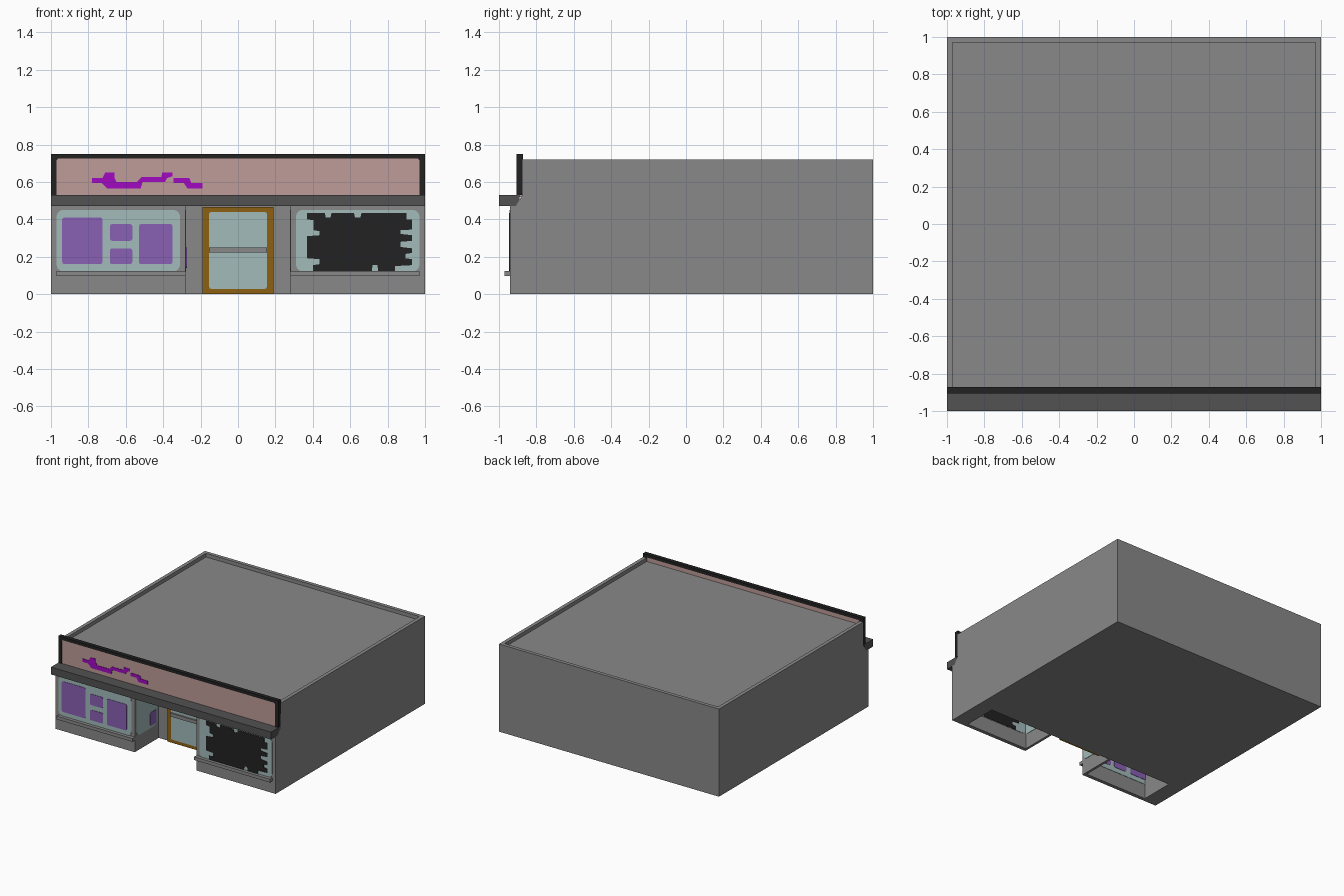
import bpy, bmesh, math
from mathutils import Vector

if "Cube" in bpy.data.objects:
    bpy.data.objects.remove(bpy.data.objects["Cube"], do_unlink=True)


def material(name, r, g, b):
    m = bpy.data.materials.new(name)
    m.use_nodes = True
    m.diffuse_color = (r, g, b, 1)
    m.node_tree.nodes["Principled BSDF"].inputs["Base Color"].default_value = (r, g, b, 1)
    return m


GREY = material("wall grey", .245, .25, .245)
DARK = material("awning grey", .084, .084, .084)
BLACK = material("black", .016, .016, .016)
PINK = material("sign pink", .52, .335, .32)
TEAL = material("pale glass", .365, .495, .495)
PURPLE = material("poster purple", .255, .117, .456)
VIOLET = material("bright violet", .352, .003, .54)
ORANGE = material("door ochre", .27, .119, .006)


def prism(name, pts, start, end, mat, axis="y"):
    """Extrude a 2D outline along y (points are x, z) or along x (points are y, z)."""
    bm = bmesh.new()
    put = (lambda u, v: (u, start, v)) if axis == "y" else (lambda u, v: (start, u, v))
    face = bm.faces.new([bm.verts.new(put(u, v)) for u, v in pts])
    top = bmesh.ops.extrude_face_region(bm, geom=[face])["geom"]
    shift = Vector((0, end - start, 0)) if axis == "y" else Vector((end - start, 0, 0))
    bmesh.ops.translate(bm, vec=shift, verts=[g for g in top if isinstance(g, bmesh.types.BMVert)])
    bmesh.ops.recalc_face_normals(bm, faces=bm.faces)
    me = bpy.data.meshes.new(name)
    bm.to_mesh(me)
    bm.free()
    me.materials.append(mat)
    ob = bpy.data.objects.new(name, me)
    bpy.context.collection.objects.link(ob)
    return ob


def rect(u0, u1, v0, v1, r=0.0, n=4):
    """Rectangle outline with optional rounded corners."""
    if not r:
        return [(u0, v0), (u1, v0), (u1, v1), (u0, v1)]
    pts = []
    for cu, cv, a0 in ((u1 - r, v1 - r, 0), (u0 + r, v1 - r, 90),
                       (u0 + r, v0 + r, 180), (u1 - r, v0 + r, 270)):
        for i in range(n + 1):
            a = math.radians(a0 + 90 * i / n)
            pts.append((cu + r * math.cos(a), cv + r * math.sin(a)))
    return pts


def cut(ob, box):
    x0, x1, y0, y1, z0, z1 = box
    cutter = prism("cutter", rect(x0, x1, z0, z1), y0, y1, GREY)
    cutter.hide_render = True
    mod = ob.modifiers.new("cut", "BOOLEAN")
    mod.operation, mod.solver, mod.object = "DIFFERENCE", "EXACT", cutter
    bpy.context.view_layer.objects.active = ob
    bpy.ops.object.modifier_apply(modifier=mod.name)
    bpy.data.objects.remove(cutter, do_unlink=True)


# Building shell: side profile, then entrance, hollow display bays and sunken roof
body = prism("building", [(-.94, 0), (1, 0), (1, .72), (-.875, .72), (-.875, .53),
                          (-.91, .47), (-.94, .47)], -1, 1, GREY, "x")
cut(body, (-.28, .28, -1.2, -.63, -.1, .47))
cut(body, (.30, .87, -.91, -.63, -.1, .455))
cut(body, (-.87, -.30, -.91, -.63, -.1, .455))
cut(body, (-.97, .97, -1.2, .97, .69, 1))

# Awning ledge
prism("awning", [(-1, .47), (-.91, .47), (-.89, .49), (-.89, .53), (-1, .53)],
      -1, 1, DARK, "x")

# Sign board with a black surround on the top and ends
prism("sign_panel", rect(-.98, .98, .52, .735), -.9, -.88, PINK)
inner = [(.97, .53), (.97, .715), (.96, .725), (-.96, .725), (-.97, .715), (-.97, .53)]
prism("sign_frame", [(-1, .53), (-1, .75), (1, .75), (1, .53)] + inner, -.905, -.872, BLACK)

# Painted stripe on the sign
prism("sign_stripe_long", [
    (-.78, .62), (-.725, .62), (-.71, .65), (-.66, .65), (-.66, .62), (-.65, .60), (-.54, .60),
    (-.515, .625), (-.41, .625), (-.405, .65), (-.35, .65), (-.35, .63), (-.38, .62),
    (-.39, .60), (-.51, .60), (-.52, .565), (-.70, .565), (-.73, .595), (-.78, .595)],
      -.904, -.899, VIOLET)
prism("sign_stripe_short", [
    (-.345, .62), (-.26, .62), (-.25, .595), (-.19, .595), (-.19, .565), (-.27, .565),
    (-.29, .595), (-.345, .595)], -.904, -.899, VIOLET)

# Shop windows, sills and the glazing beside the entrance
for name, s in (("left", 1), ("right", -1)):
    x0, x1 = sorted((s * .31, s * .97))
    prism(name + "_window", rect(x0, x1, .122, .45, .035), -.943, -.907, TEAL)
    x0, x1 = sorted((s * .28, s * .97))
    prism(name + "_sill", rect(x0, x1, .097, .124), -.97, -.938, GREY)
    x0, x1 = sorted((s * .277, s * .303))
    prism(name + "_side_window", rect(-.92, -.65, .122, .45, .035), x0, x1, TEAL, "x")

# Posters, seen on both faces of the right-hand glass
posters = [(-.94, -.725, .16, .41), (-.685, -.565, .285, .375),
           (-.685, -.565, .16, .245), (-.53, -.35, .16, .375)]
for i, p in enumerate(posters):
    for side, y in (("outer", -.946), ("inner", -.909)):
        prism(f"poster_{i + 1}_{side}", rect(*p, .012, 2), y, y + .005, PURPLE)
prism("poster_side", rect(-.745, -.665, .14, .25, .012, 2), -.279, -.274, PURPLE, "x")

# Ragged dark film on the left-hand glass
film = [(.37, .435), (.465, .435), (.468, .41), (.495, .41), (.50, .435), (.62, .435),
        (.625, .41), (.655, .41), (.66, .435), (.90, .435), (.90, .40), (.93, .40),
        (.93, .345), (.87, .342), (.87, .322), (.93, .315), (.93, .285), (.87, .28),
        (.87, .252), (.93, .245), (.93, .22), (.895, .215), (.895, .192), (.93, .187),
        (.93, .155), (.84, .15), (.84, .124), (.75, .124), (.745, .155), (.72, .155),
        (.715, .124), (.40, .124), (.40, .155), (.435, .16), (.435, .187), (.37, .192),
        (.37, .31), (.435, .315), (.435, .337), (.405, .342), (.405, .395), (.37, .40)]
for side, y in (("outer", -.946), ("inner", -.909)):
    prism("window_film_" + side, film, y, y + .005, BLACK)

# Entrance door
prism("door_frame", rect(-.19, .19, 0, .465), -.645, -.628, ORANGE)
prism("door_glass_lower", rect(-.155, .155, .028, .24, .012, 2), -.649, -.643, TEAL)
prism("door_glass_upper", rect(-.155, .155, .235, .44, .012, 2), -.649, -.643, TEAL)
prism("door_push_bar", rect(-.155, .155, .222, .25), -.662, -.643, GREY)
